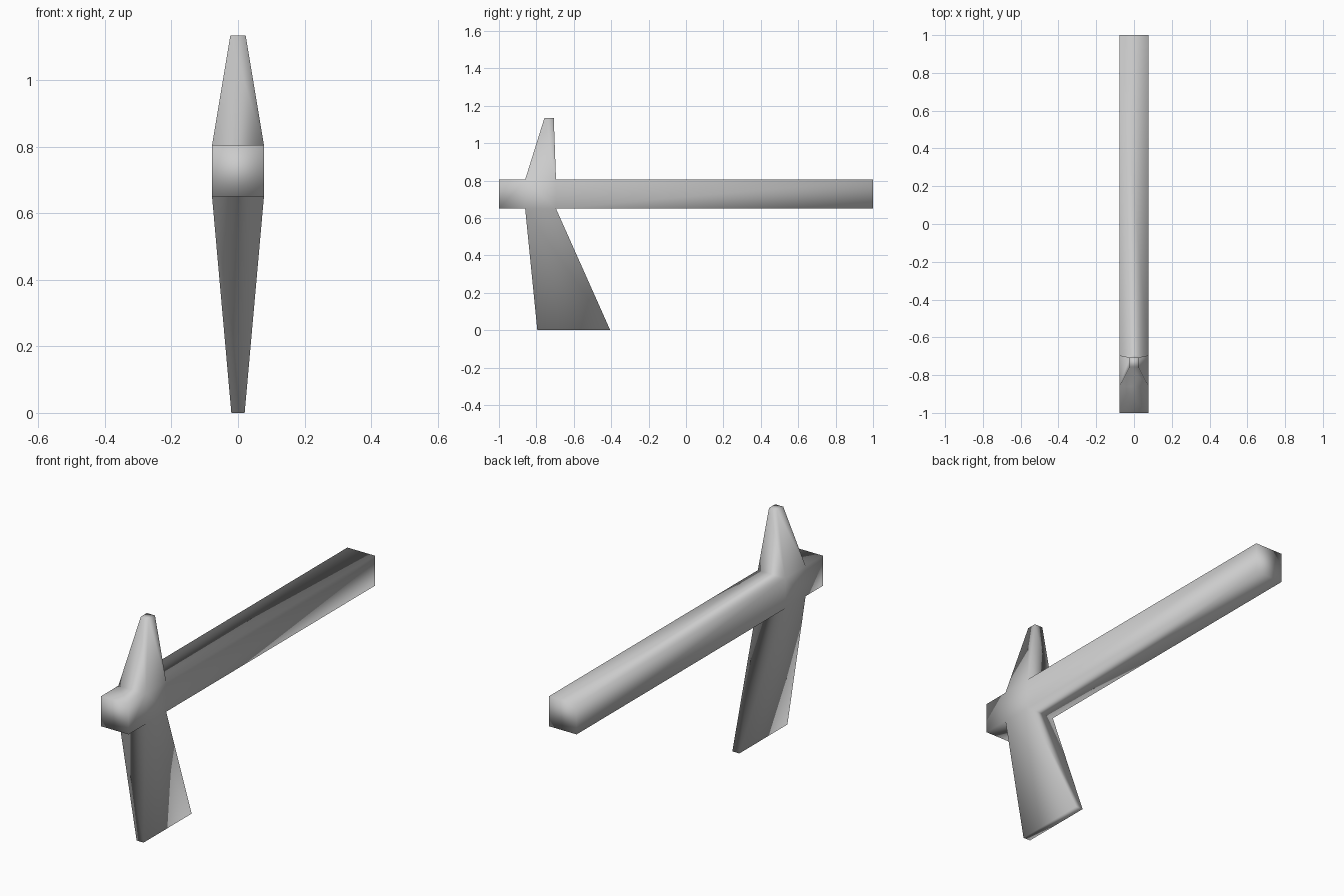
import bpy, bmesh
from mathutils import Vector

if "Cube" in bpy.data.objects:
    bpy.data.objects.remove(bpy.data.objects["Cube"])

W = 0.078                      # half width of the shaft
Z0, Z1 = 0.65, 0.805           # shaft bottom and top
Y0, Y1 = -0.86, -0.695         # front and back of the head's socket

steel = bpy.data.materials.new("grey")
steel.diffuse_color = (0.6, 0.6, 0.6, 1)
steel.use_nodes = True
steel.node_tree.nodes["Principled BSDF"].inputs["Base Color"].default_value = steel.diffuse_color

bm = bmesh.new()

# Central socket block of the head
bmesh.ops.create_cube(bm, size=1)
for v in bm.verts:
    v.co = Vector((v.co.x * 2 * W, (Y0 + Y1) / 2 + v.co.y * (Y1 - Y0),
                   (Z0 + Z1) / 2 + v.co.z * (Z1 - Z0)))
bm.normal_update()


def pull(direction, place):
    """Extrude the socket face looking along direction and move its corners."""
    bm.normal_update()
    center = Vector((0, (Y0 + Y1) / 2, (Z0 + Z1) / 2))
    face = max(bm.faces, key=lambda f: f.normal.dot(direction)
               - 5 * (f.calc_center_median() - center).cross(direction).length)
    new = bmesh.ops.extrude_discrete_faces(bm, faces=[face])["faces"][0]
    for v in new.verts:
        v.co = place(v.co)


def taper(half, front, back, z):
    return lambda c: Vector((half if c.x > 0 else -half,
                             front if c.y < (Y0 + Y1) / 2 else back, z))


# Long handle and the short stub in front of the head
pull(Vector((0, 1, 0)), lambda c: Vector((c.x, 1, c.z)))
pull(Vector((0, -1, 0)), lambda c: Vector((c.x, -1, c.z)))
# Upper spike and lower blade
pull(Vector((0, 0, 1)), taper(0.023, -0.757, -0.707, 1.135))
pull(Vector((0, 0, -1)), taper(0.02, -0.795, -0.405, 0))

bmesh.ops.recalc_face_normals(bm, faces=bm.faces)
for f in bm.faces:
    f.smooth = True
mesh = bpy.data.meshes.new("axe")
bm.to_mesh(mesh)
bm.free()
mesh.materials.append(steel)
axe = bpy.data.objects.new("axe", mesh)
bpy.context.collection.objects.link(axe)
